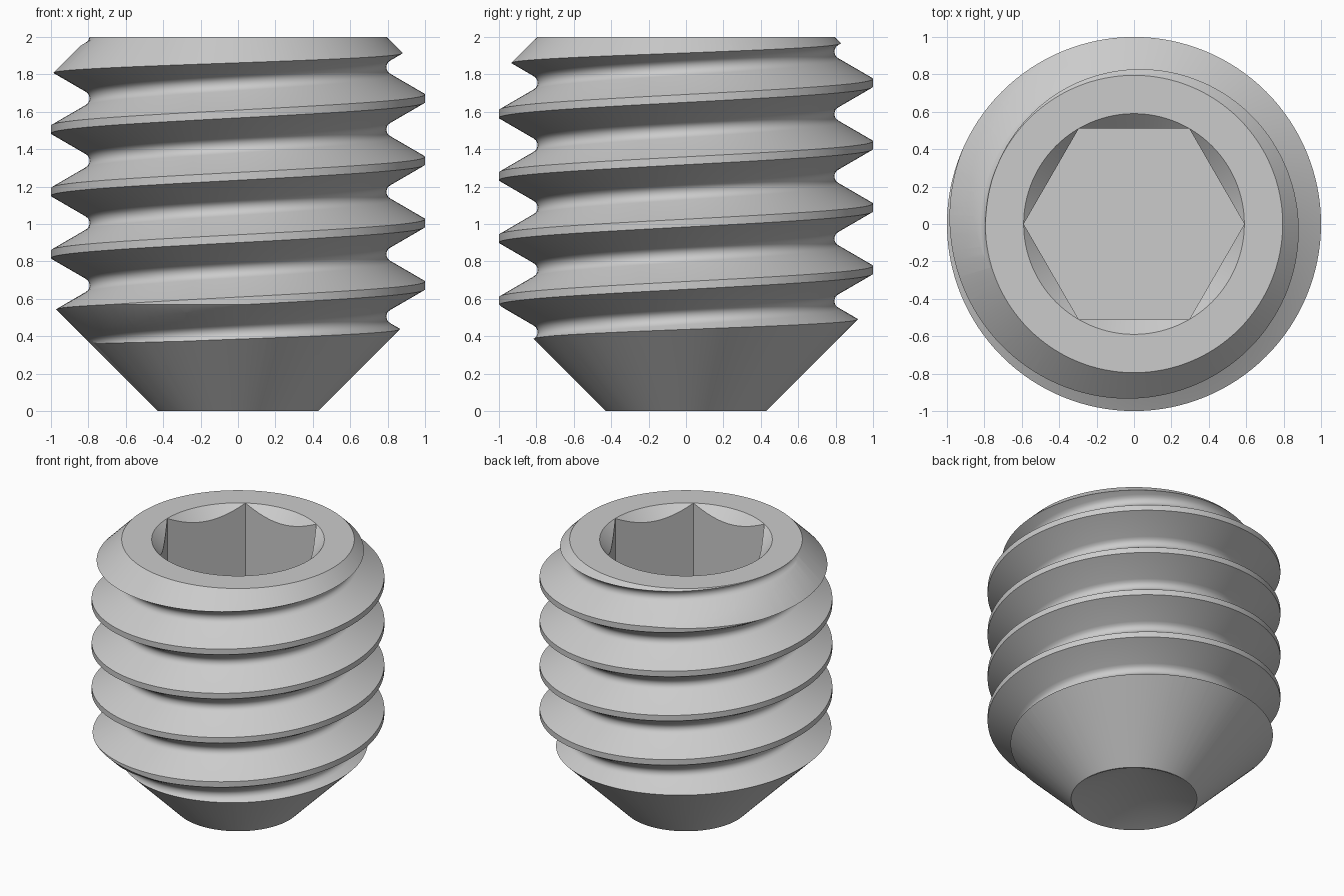
import bpy, bmesh
from math import sin, cos, pi

if "Cube" in bpy.data.objects:
    bpy.data.objects.remove(bpy.data.objects["Cube"])

PITCH, SEG = 1 / 3, 128


def finish(bm, name):
    bmesh.ops.recalc_face_normals(bm, faces=bm.faces[:])
    me = bpy.data.meshes.new(name)
    bm.to_mesh(me)
    bm.free()
    ob = bpy.data.objects.new(name, me)
    bpy.context.collection.objects.link(ob)
    return ob


def lathe(name, pts, seg):
    """Revolve (radius, z) points; the first and last lie on the axis."""
    bm = bmesh.new()
    lo, hi = (bm.verts.new((0, 0, p[1])) for p in (pts[0], pts[-1]))
    rings = [[bm.verts.new((r * cos(2 * pi * j / seg), r * sin(2 * pi * j / seg), z))
              for j in range(seg)] for r, z in pts[1:-1]]
    for j in range(seg):
        k = (j + 1) % seg
        bm.faces.new((lo, rings[0][k], rings[0][j]))
        bm.faces.new((hi, rings[-1][j], rings[-1][k]))
        for a, b in zip(rings, rings[1:]):
            bm.faces.new((a[j], a[k], b[k], b[j]))
    return finish(bm, name)


def helical_rod(name, profile, turns, z0):
    """Sweep one thread pitch (offset, radius) into a closed helical rod."""
    n = len(profile)
    rows = n * turns
    bm = bmesh.new()
    cols = []
    for j in range(SEG):
        a = 2 * pi * j / SEG
        col = []
        for i in range(rows + 1 + (n if j == 0 else 0)):
            dz, r = profile[i % n]
            z = z0 + dz + PITCH * (i // n + j / SEG)
            col.append(bm.verts.new((r * cos(a), r * sin(a), z)))
        cols.append(col)
    cols.append(cols[0][n:])  # the last column meets the first one pitch higher
    for p, q in zip(cols, cols[1:]):
        for i in range(rows):
            bm.faces.new((p[i], q[i], q[i + 1], p[i + 1]))
    # fan caps beyond both ends of the finished part
    rim = [e for e in bm.edges if e.is_boundary]
    bottom, top = bm.verts.new((0, 0, -0.5)), bm.verts.new((0, 0, 2.5))
    for e in rim:
        low = e.verts[0].co.z < 1
        bm.faces.new((e.verts[0], e.verts[1], bottom if low else top))
    return finish(bm, name)


def boolean(ob, tool, operation):
    tool.hide_render = True
    mod = ob.modifiers.new("cut", 'BOOLEAN')
    mod.operation, mod.object, mod.solver = operation, tool, 'EXACT'
    bpy.context.view_layer.objects.active = ob
    bpy.ops.object.modifier_apply(modifier=mod.name)
    bpy.data.objects.remove(tool)


# threaded rod: flat crest, 60 degree flanks, rounded root
half = [(0.021, 1.0), (0.125, 0.82), (0.138, 0.803), (0.152, 0.796)]
profile = ([(-0.021, 1.0)] + half + [(PITCH / 2, 0.793)]
           + [(PITCH - z, r) for z, r in half[:0:-1]])
screw = helical_rod("set_screw", profile, 9, -2 * PITCH + 0.005)

# envelope: cup point, tapered tip, top chamfer and socket countersink
envelope = lathe("envelope", [(0, 0.24), (0.42, 0), (0.43, 0), (1.06, 0.63),
                              (1.06, 1.735), (0.795, 2), (0.59, 2), (0, 1.41)], SEG)
boolean(screw, envelope, 'INTERSECT')

# hexagonal socket
socket = lathe("socket_cutter", [(0, 1.0), (0.59, 1.0), (0.59, 2.3), (0, 2.3)], 6)
boolean(screw, socket, 'DIFFERENCE')

bpy.ops.object.select_all(action='DESELECT')
screw.select_set(True)
bpy.context.view_layer.objects.active = screw
bpy.ops.object.shade_smooth_by_angle(angle=pi / 6)
